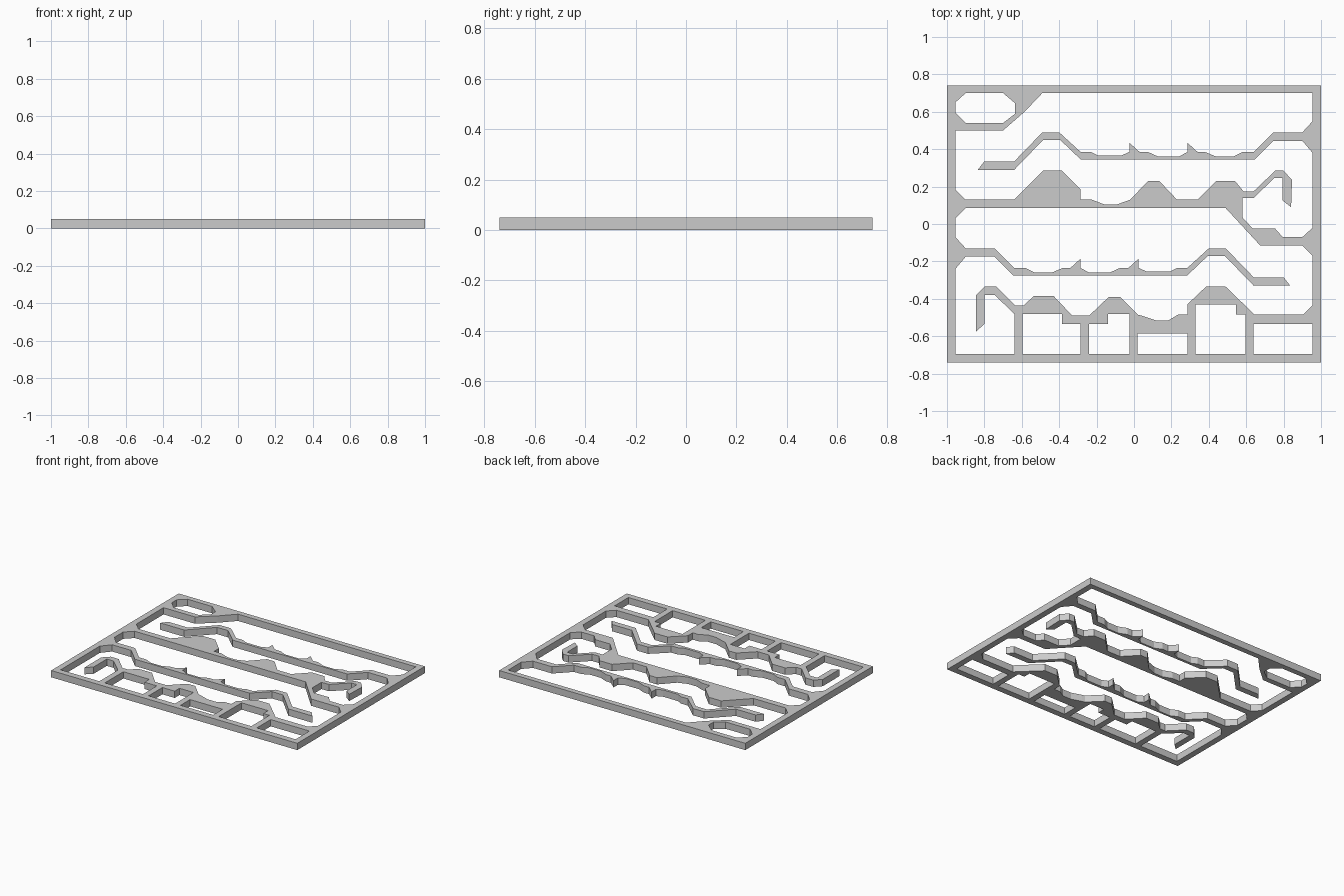
import bpy

THICK = 0.05
SIDE, END = 0.955, 0.70      # inner edges of the border


def mirrored(points, dy):
    """Mirror a contour left-right, shift it in y, and keep its winding."""
    return [(-x, y + dy) for x, y in reversed(points)]


def box_void(x0, x1, y1):
    return [(x0, -0.695), (x0, y1), (x1, y1), (x1, -0.695)]


# thin stepped ledge with two spikes: top edge right to left, underside back again
ledge_top = [(SIDE, .55), (.90, .49), (.745, .49), (.64, .385), (.58, .385),
             (.53, .36), (.44, .36), (.38, .385), (.34, .385), (.285, .435),
             (.285, .385), (.24, .36), (.13, .36), (.075, .385), (.03, .385),
             (-.025, .435), (-.025, .385), (-.07, .365), (-.19, .365),
             (-.23, .385), (-.285, .385), (-.40, .49), (-.49, .49),
             (-.64, .335), (-.80, .335), (-.835, .29)]
ledge_under = [(-.64, .29), (-.485, .45), (-.395, .45), (-.285, .345),
               (.645, .345), (.745, .445), (.90, .445), (SIDE, .38)]
ledge = ledge_top + ledge_under

# step and hook at the right of the middle floor
upper_hook = [(SIDE, -.02), (.90, -.07), (.795, -.07), (.755, -.025), (.635, -.025),
              (.58, .035), (.58, .14), (.64, .14), (.75, .245), (.795, .245),
              (.795, .125), (.84, .09), (.845, .235), (.80, .285), (.755, .285),
              (.64, .175), (.585, .175)]

# hills on the middle floor, right to left
upper_hills = [(.54, .23), (.44, .23), (.34, .13), (.23, .13), (.135, .23),
               (.075, .23), (-.02, .13), (-.09, .105), (-.16, .105), (-.225, .13),
               (-.285, .13), (-.285, .185), (-.385, .285), (-.485, .285),
               (-.64, .13), (-.90, .13), (-SIDE, .185)]

# corner pocket at top left
pocket_outer = [(-SIDE, .50), (-.70, .50), (-.585, .60)]
pocket_hole = [(-.90, END), (-.70, END), (-.635, .645), (-.635, .59),
               (-.70, .54), (-.90, .54), (-SIDE, .595), (-SIDE, .65)]

# underside of the middle floor, left to right
floor_under = [(-SIDE, .03), (-.90, .085), (.49, .085), (.675, -.115),
               (.90, -.115), (SIDE, -.17)]

# hills on the lower floor, right to left
lower_hills = [(SIDE, -.435), (.905, -.485), (.645, -.485), (.49, -.335),
               (.385, -.335), (.285, -.43), (.285, -.485), (.235, -.485),
               (.185, -.515), (.115, -.515), (.04, -.49), (.02, -.485),
               (-.075, -.39), (-.135, -.39), (-.24, -.49), (-.33, -.49),
               (-.43, -.385), (-.535, -.385), (-.59, -.435), (-.635, -.435)]

# hook at the left of the lower floor
lower_hook = [(-.735, -.335), (-.80, -.335), (-.845, -.38), (-.845, -.575),
              (-.80, -.535), (-.80, -.38), (-.745, -.38), (-.64, -.48),
              (-.64, -.695), (-SIDE, -.695)]

# all openings in the panel
upper_void = [(-.49, END), (SIDE, END)] + ledge + upper_hook + upper_hills + pocket_outer
lower_void = floor_under + lower_hills + lower_hook + mirrored(ledge, -.62)
stepped_boxes = [
    [(-.595, -.695), (-.595, -.48), (-.385, -.48), (-.385, -.535), (-.285, -.535), (-.285, -.695)],
    [(-.24, -.695), (-.24, -.535), (-.14, -.535), (-.14, -.48), (-.025, -.48), (-.025, -.695)],
    [(.33, -.695), (.33, -.43), (.545, -.43), (.545, -.485), (.595, -.485), (.595, -.695)],
]
plain_boxes = [box_void(.02, .285, -.585), box_void(.64, SIDE, -.535)]
border = [(-1, -.74), (1, -.74), (1, .74), (-1, .74)]

# filled flat curve with openings, extruded to the panel thickness
curve = bpy.data.curves.new("maze_panel", 'CURVE')
curve.dimensions = '2D'
curve.fill_mode = 'BOTH'
curve.extrude = THICK / 2
for loop in [border, pocket_hole, upper_void, lower_void] + stepped_boxes + plain_boxes:
    spline = curve.splines.new('POLY')
    spline.points.add(len(loop) - 1)
    for point, (x, y) in zip(spline.points, loop):
        point.co = (x, y, 0, 1)
    spline.use_cyclic_u = True
    spline.use_smooth = False

panel = bpy.data.objects.new("maze_panel", curve)
panel.location.z = THICK / 2
bpy.context.collection.objects.link(panel)
bpy.context.view_layer.objects.active = panel
panel.select_set(True)
bpy.ops.object.convert(target='MESH')
bpy.ops.object.shade_flat()
